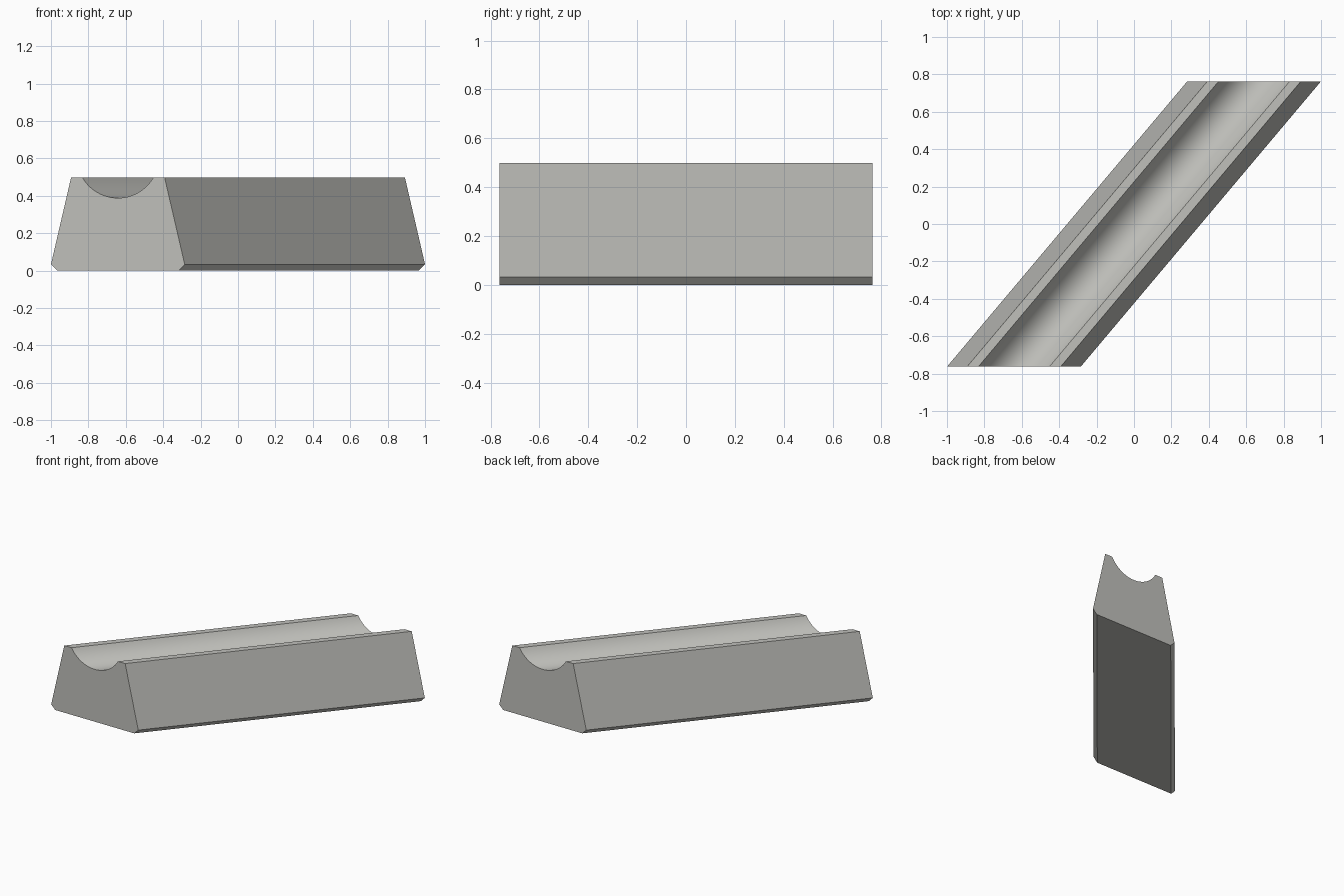
import bpy, bmesh, math

if "Cube" in bpy.data.objects:
    bpy.data.objects.remove(bpy.data.objects["Cube"])

HALF_LENGTH = 0.763    # half the depth along y
SLANT = 0.6425         # sideways offset of each end face
TOP, GROOVE_HALF, GROOVE_DEPTH = 0.498, 0.19, 0.11
SEGMENTS = 24

# Circular groove across the top, from right to left
radius = (GROOVE_HALF ** 2 + GROOVE_DEPTH ** 2) / (2 * GROOVE_DEPTH)
centre_z = TOP - GROOVE_DEPTH + radius
sweep = math.asin(GROOVE_HALF / radius)
groove = []
for i in range(SEGMENTS + 1):
    a = sweep * (1 - 2 * i / SEGMENTS)
    groove.append((radius * math.sin(a), centre_z - radius * math.cos(a)))

# Tapered section with chamfered bottom corners
right = [(0.3245, 0.0), (0.3575, 0.033), (0.25, TOP)]
left = [(-x, z) for x, z in reversed(right)]
profile = right + groove + left

# Slanted extrusion between the two end faces
bm = bmesh.new()
front = [bm.verts.new((x - SLANT, -HALF_LENGTH, z)) for x, z in profile]
back = [bm.verts.new((x + SLANT, HALF_LENGTH, z)) for x, z in profile]
count = len(profile)
for i in range(count):
    j = (i + 1) % count
    bm.faces.new((front[i], front[j], back[j], back[i]))
bm.faces.new(front)
bm.faces.new(list(reversed(back)))
bmesh.ops.recalc_face_normals(bm, faces=bm.faces)

mesh = bpy.data.meshes.new("grooved_block")
bm.to_mesh(mesh)
bm.free()
block = bpy.data.objects.new("grooved_block", mesh)
bpy.context.collection.objects.link(block)

# Single warm grey
grey = bpy.data.materials.new("warm_grey")
grey.diffuse_color = (0.53, 0.53, 0.50, 1.0)
grey.use_nodes = True
grey.node_tree.nodes["Principled BSDF"].inputs["Base Color"].default_value = grey.diffuse_color
mesh.materials.append(grey)

# Smooth groove, sharp edges elsewhere
bpy.context.view_layer.objects.active = block
block.select_set(True)
bpy.ops.object.shade_smooth_by_angle(angle=math.radians(20))
